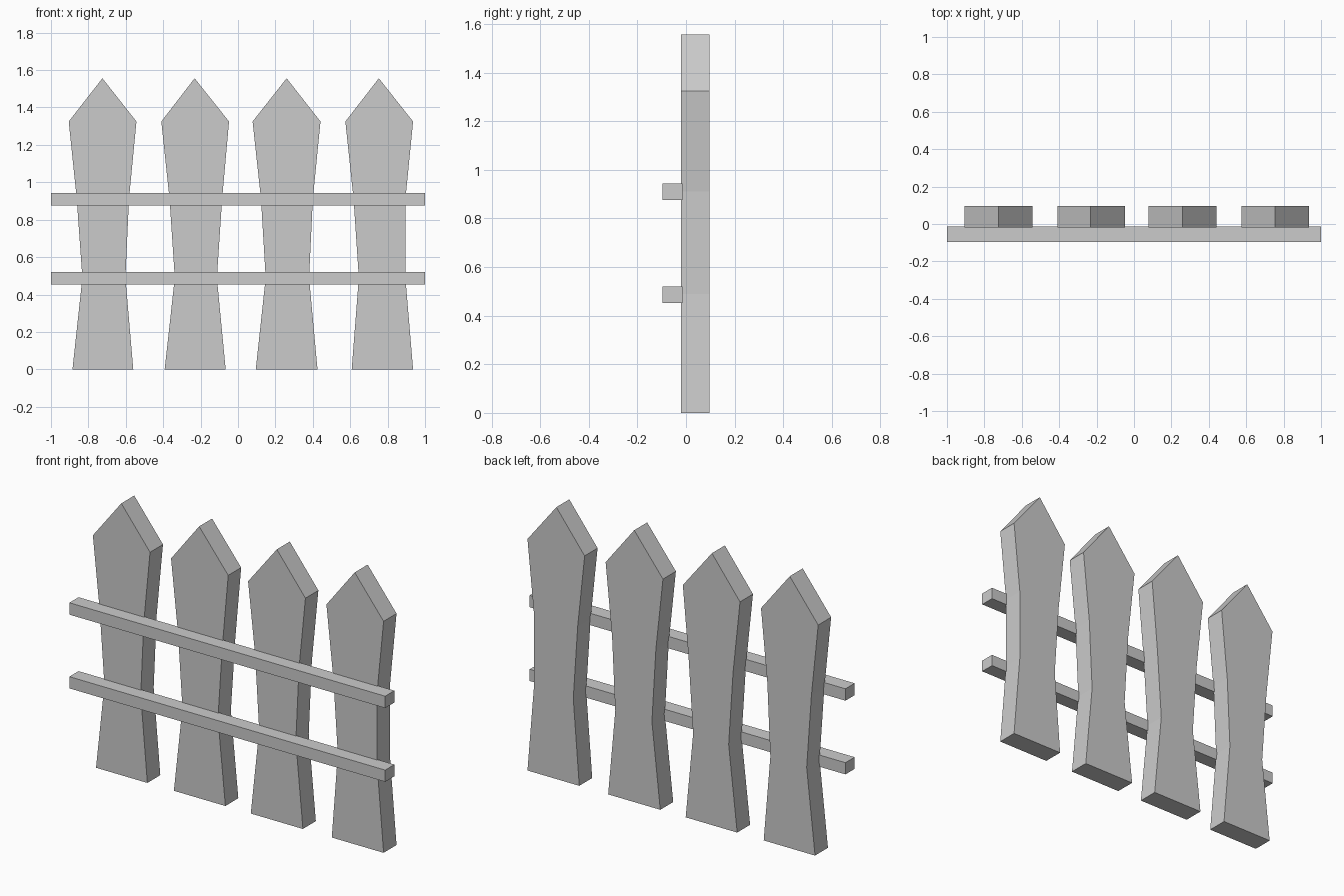
import bpy
import bmesh

if "Cube" in bpy.data.objects:
    bpy.data.objects.remove(bpy.data.objects["Cube"])

FRONT, BACK = -0.02, 0.097
LEVELS = (0.0, 0.49, 0.91, 1.325)   # foot, waist, upper rail, shoulder
TIP_Z = 1.556


def make_prism(name, outline, y0, y1):
    """Extrude an (x, z) outline from y0 to y1."""
    bm = bmesh.new()
    face = bm.faces.new([bm.verts.new((x, y0, z)) for x, z in outline])
    ext = bmesh.ops.extrude_face_region(bm, geom=[face])
    verts = [v for v in ext["geom"] if isinstance(v, bmesh.types.BMVert)]
    bmesh.ops.translate(bm, verts=verts, vec=(0, y1 - y0, 0))
    bmesh.ops.recalc_face_normals(bm, faces=bm.faces)
    mesh = bpy.data.meshes.new(name)
    bm.to_mesh(mesh)
    bm.free()
    obj = bpy.data.objects.new(name, mesh)
    bpy.context.collection.objects.link(obj)
    return obj


# Pickets: tip x, then left and right edges at each level
pickets = [
    (-0.725, (-0.885, -0.83, -0.79, -0.905), (-0.56, -0.602, -0.583, -0.543)),
    (-0.232, (-0.392, -0.338, -0.366, -0.41), (-0.066, -0.113, -0.085, -0.048)),
    (0.26, (0.095, 0.148, 0.123, 0.078), (0.425, 0.38, 0.4, 0.441)),
    (0.753, (0.608, 0.646, 0.618, 0.574), (0.936, 0.895, 0.895, 0.936)),
]
# The first picket narrows evenly between shoulder and waist
pickets[0] = (pickets[0][0], (-0.885, -0.832, -0.862, -0.905), pickets[0][2])

for i, (tip, left, right) in enumerate(pickets, 1):
    outline = list(zip(right, LEVELS)) + [(tip, TIP_Z)]
    outline += list(zip(left, LEVELS))[::-1]
    make_prism(f"picket_{i}", outline, FRONT, BACK)

# Horizontal rails across the front
for name, z0, z1 in (("lower_rail", 0.453, 0.52), ("upper_rail", 0.875, 0.943)):
    make_prism(name, [(-1, z0), (1, z0), (1, z1), (-1, z1)], -0.097, -0.014)
